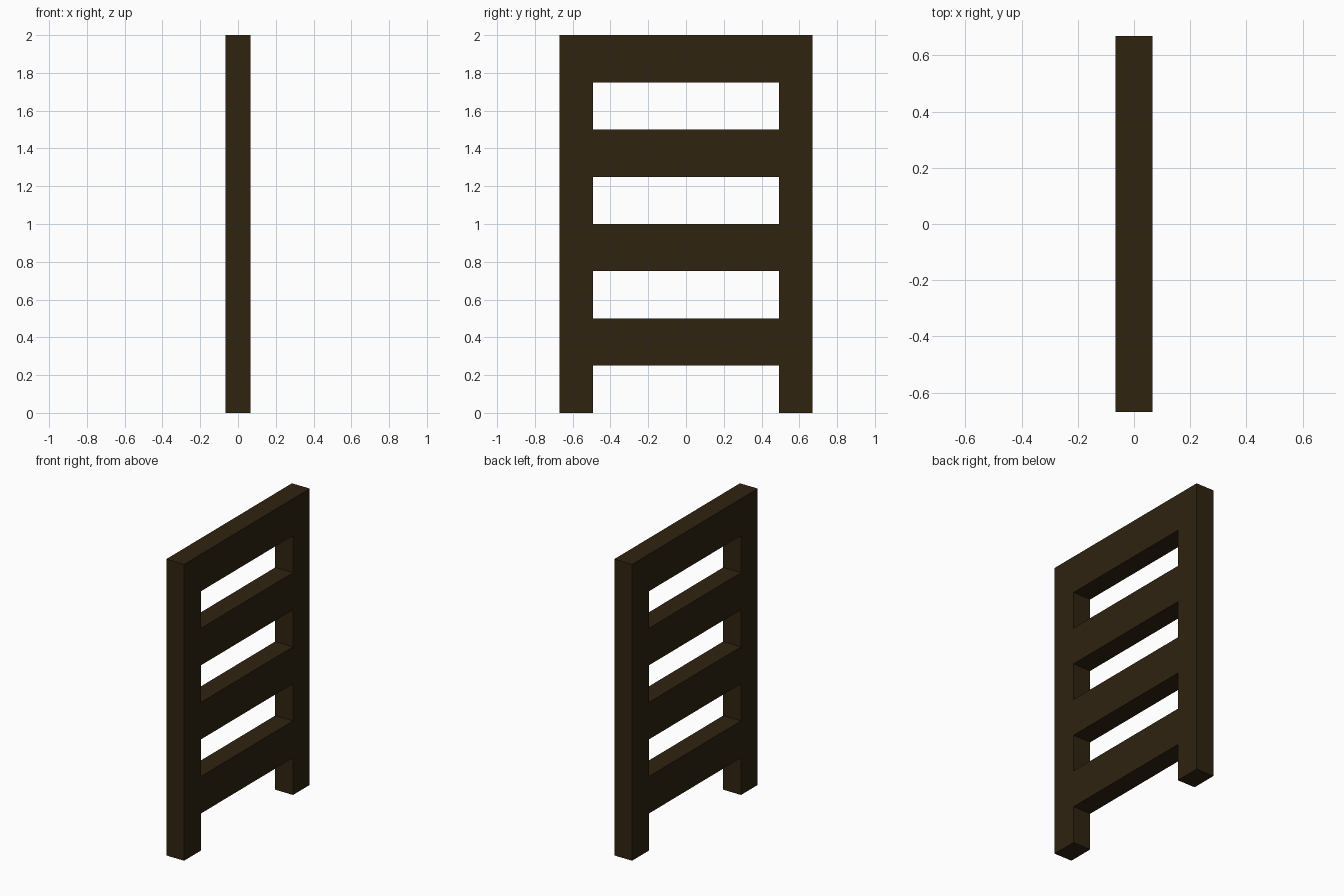
import bpy

if "Cube" in bpy.data.objects:
    bpy.data.objects.remove(bpy.data.objects["Cube"])

DEPTH = 0.133          # thickness along x
OUTER, INNER = 0.67, 0.492

wood = bpy.data.materials.new("dark_brown_wood")
wood.diffuse_color = (0.028, 0.017, 0.005, 1.0)
wood.use_nodes = True
wood.node_tree.nodes["Principled BSDF"].inputs["Base Color"].default_value = wood.diffuse_color


def box(name, y0, y1, z0, z1):
    bpy.ops.mesh.primitive_cube_add(size=1)
    ob = bpy.context.object
    ob.name = name
    for v in ob.data.vertices:
        v.co = (v.co.x * DEPTH,
                y0 + (v.co.y + 0.5) * (y1 - y0),
                z0 + (v.co.z + 0.5) * (z1 - z0))
    ob.data.materials.append(wood)
    return ob


# Upright posts
box("front_post", -OUTER, -INNER, 0, 2)
box("back_post", INNER, OUTER, 0, 2)

# Evenly spaced rungs, flush with the posts
for i in range(4):
    z = 0.25 + 0.5 * i
    box(f"rung_{i + 1}", -INNER, INNER, z, z + 0.25)
